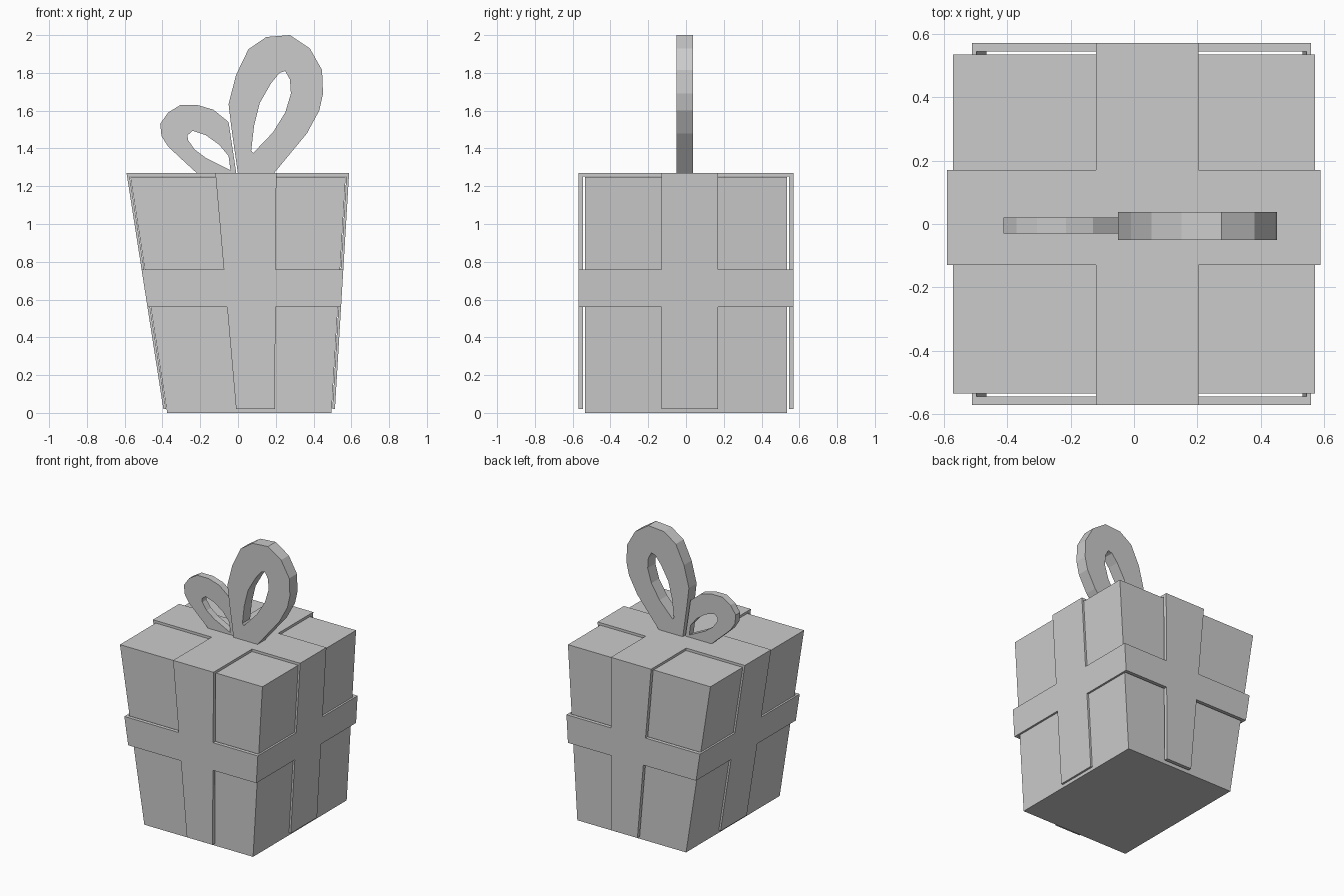
import bpy
from math import pi

if "Cube" in bpy.data.objects:
    bpy.data.objects.remove(bpy.data.objects["Cube"])


def prism(name, loops, y0, y1):
    """Extrude front-view (x, z) outlines from y0 to y1; extra outlines become holes."""
    cu = bpy.data.curves.new(name, 'CURVE')
    cu.dimensions, cu.fill_mode = '2D', 'BOTH'
    cu.extrude = (y1 - y0) / 2
    for pts in loops:
        sp = cu.splines.new('POLY')
        sp.points.add(len(pts) - 1)
        for p, (x, z) in zip(sp.points, pts):
            p.co = (x, z, 0, 1)
        sp.use_cyclic_u = True
    ob = bpy.data.objects.new(name, cu)
    bpy.context.collection.objects.link(ob)
    ob.location.y = (y0 + y1) / 2
    ob.rotation_euler.x = pi / 2
    bpy.ops.object.select_all(action='DESELECT')
    ob.select_set(True)
    bpy.context.view_layer.objects.active = ob
    bpy.ops.object.convert(target='MESH')
    ob = bpy.context.object
    # weld caps to sides so booleans get closed solids
    bpy.ops.object.transform_apply(location=True, rotation=True, scale=True)
    bpy.ops.object.mode_set(mode='EDIT')
    bpy.ops.mesh.select_all(action='SELECT')
    bpy.ops.mesh.remove_doubles(threshold=0.0005)
    bpy.ops.mesh.normals_make_consistent(inside=False)
    bpy.ops.object.mode_set(mode='OBJECT')
    bpy.ops.object.shade_flat()
    return ob


def combine(target, other, operation):
    mod = target.modifiers.new(operation.lower(), 'BOOLEAN')
    mod.operation, mod.solver, mod.object = operation, 'EXACT', other
    bpy.context.view_layer.objects.active = target
    bpy.ops.object.modifier_apply(modifier=mod.name)
    bpy.data.objects.remove(other)


def slab(z0, z1, grow=0.0):
    """Part of the leaning box outline between two heights, pushed outward by grow."""
    left = lambda z: -0.375 - 0.156 * z - grow
    right = lambda z: 0.495 + 0.06 * z + grow
    return [(left(z0), z0), (right(z0), z0), (right(z1), z1), (left(z1), z1)]


# Tapered box
prism("gift_box", [slab(0, 1.25)], -0.535, 0.535)

# Ribbon: three crossing bands, hollowed out by a slightly enlarged box
ribbon = prism("ribbon", [[(-0.01, 0.02), (0.195, 0.02), (0.203, 1.27), (-0.12, 1.27)]], -0.57, 0.57)
combine(ribbon, prism("side_band", [slab(0.02, 1.27, 0.017)], -0.13, 0.17), 'UNION')
combine(ribbon, prism("waist_band", [slab(0.56, 0.76, 0.017)], -0.57, 0.57), 'UNION')
combine(ribbon, prism("hollow", [slab(-0.1, 1.252, 0.003)], -0.544, 0.544), 'DIFFERENCE')

# Bow: large and small loop, each an outline with a hole
prism("large_bow_loop", [
    [(0.0, 1.262), (0.185, 1.262), (0.365, 1.48), (0.43, 1.6), (0.45, 1.69), (0.445, 1.815),
     (0.38, 1.93), (0.275, 2.0), (0.15, 1.99), (0.055, 1.925), (-0.01, 1.79),
     (-0.05, 1.635), (-0.035, 1.51)],
    [(0.08, 1.375), (0.185, 1.485), (0.25, 1.59), (0.28, 1.69), (0.275, 1.765), (0.25, 1.81),
     (0.22, 1.80), (0.175, 1.745), (0.115, 1.64), (0.085, 1.52), (0.07, 1.39)],
], -0.05, 0.038)
prism("small_bow_loop", [
    [(-0.008, 1.262), (-0.05, 1.54), (-0.13, 1.605), (-0.215, 1.63), (-0.305, 1.63),
     (-0.37, 1.59), (-0.412, 1.53), (-0.405, 1.465), (-0.37, 1.41), (-0.295, 1.34), (-0.21, 1.262)],
    [(-0.04, 1.285), (-0.05, 1.36), (-0.1, 1.42), (-0.17, 1.47), (-0.24, 1.493),
     (-0.267, 1.47), (-0.265, 1.445), (-0.23, 1.395), (-0.17, 1.35)],
], -0.03, 0.02)
